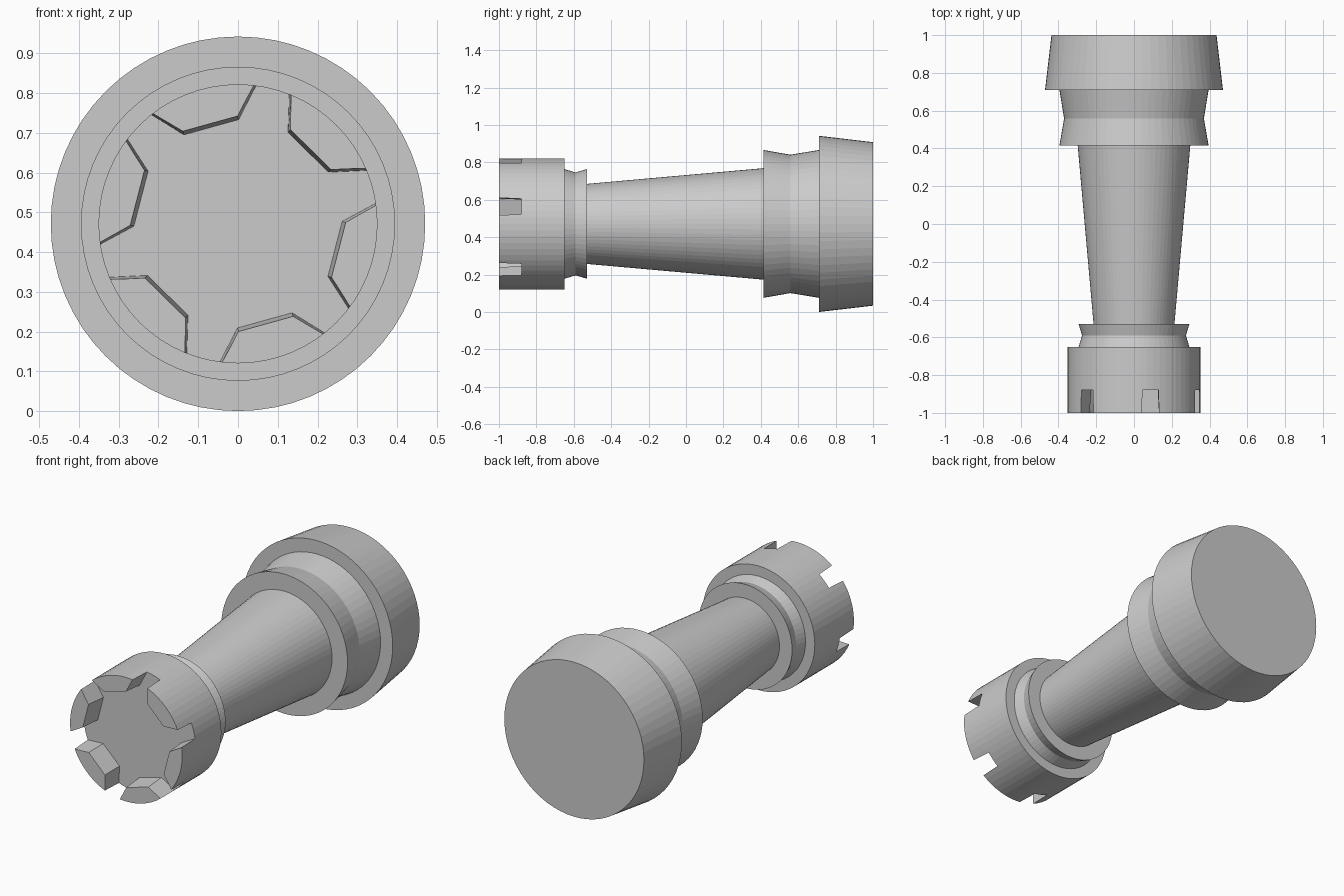
import bpy, bmesh
from math import cos, sin, radians, tau

if "Cube" in bpy.data.objects:
    bpy.data.objects.remove(bpy.data.objects["Cube"])

CZ = 0.471      # height of the piece's long axis
SIDES = 64


def polar(r, a, y):
    return (r * cos(a), y, CZ + r * sin(a))


def loft(name, rings):
    """Solid from a list of point rings, capped at both ends."""
    bm = bmesh.new()
    loops = [[bm.verts.new(p) for p in ring] for ring in rings]
    for a, b in zip(loops, loops[1:]):
        for i in range(len(a)):
            j = (i + 1) % len(a)
            bm.faces.new((a[i], a[j], b[j], b[i]))
    bm.faces.new(loops[0])
    bm.faces.new(loops[-1])
    bmesh.ops.recalc_face_normals(bm, faces=bm.faces)
    mesh = bpy.data.meshes.new(name)
    bm.to_mesh(mesh)
    bm.free()
    obj = bpy.data.objects.new(name, mesh)
    bpy.context.collection.objects.link(obj)
    return obj


# Turned body: (y, radius) from the foot at the back to the crown at the front
profile = [
    (1.0, 0.437), (0.71, 0.471),                      # foot
    (0.71, 0.395), (0.558, 0.37), (0.415, 0.395),     # lower collar
    (0.415, 0.298), (-0.53, 0.214),                   # tapered shaft
    (-0.53, 0.293), (-0.59, 0.275), (-0.65, 0.293),   # upper collar
    (-0.65, 0.351), (-1.0, 0.351),                    # crown
]
body = loft("chess_rook", [
    [polar(r, tau * i / SIDES, y) for i in range(SIDES)] for y, r in profile])


# Cutter: the hollow of the crown with six gaps, slightly wider at the rim
def hollow_ring(y):
    t = (-0.88 - y) / 0.12               # 0 at the hollow's floor, 1 at the rim
    r_in = 0.262 + 0.009 * t
    half_in, half_out = radians(15.8 - 0.5 * t), radians(23.0 - 0.9 * t)
    ring = []
    for k in range(6):
        mid = radians(45.5 + 60 * k)
        for side in (-1, 1):
            p = polar(r_in, mid + side * half_in, y)
            q = polar(0.351, mid + side * half_out, y)
            far = tuple(a + 1.4 * (b - a) for a, b in zip(p, q))
            ring += [far, p] if side < 0 else [p, far]
    return ring


cutter = loft("crown_cutter", [hollow_ring(-0.88), hollow_ring(-1.06)])
cutter.hide_render = True

# Cut the crown, then drop the cutter
mod = body.modifiers.new("crown_gaps", 'BOOLEAN')
mod.operation = 'DIFFERENCE'
mod.solver = 'EXACT'
mod.object = cutter
bpy.context.view_layer.objects.active = body
body.select_set(True)
bpy.ops.object.modifier_apply(modifier=mod.name)
bpy.data.objects.remove(cutter)
